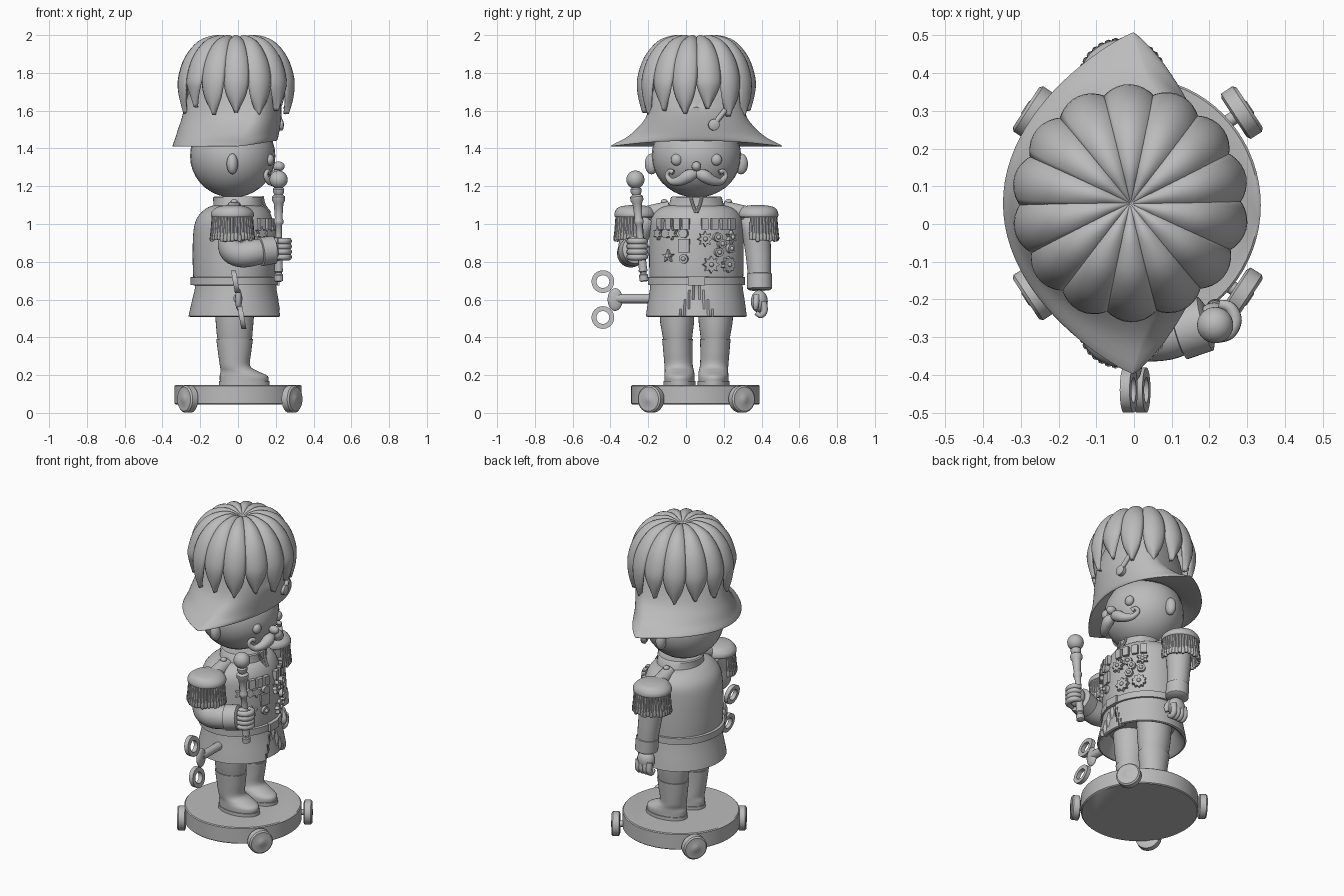
import bpy, bmesh, math, random
from math import sin, cos, pi
from mathutils import Vector, Matrix

random.seed(4)
CY = 0.055  # centre line of the figure, which faces +x
grey = bpy.data.materials.new("plain grey")
grey.diffuse_color = (0.5, 0.5, 0.5, 1)


def finish(name, bm, angle=40):
    bmesh.ops.recalc_face_normals(bm, faces=bm.faces)
    me = bpy.data.meshes.new(name)
    bm.to_mesh(me)
    bm.free()
    me.materials.append(grey)
    ob = bpy.data.objects.new(name, me)
    bpy.context.collection.objects.link(ob)
    bpy.ops.object.select_all(action='DESELECT')
    ob.select_set(True)
    bpy.context.view_layer.objects.active = ob
    bpy.ops.object.shade_smooth_by_angle(angle=math.radians(angle))
    return ob


def skin(name, rings, bm=None, angle=40):
    """Joins closed rings of points and caps both ends."""
    own = bm is None
    bm = bm or bmesh.new()
    vs = [[bm.verts.new(p) for p in r] for r in rings]
    n = len(vs[0])
    for a, b in zip(vs, vs[1:]):
        for i in range(n):
            bm.faces.new((a[i], a[(i + 1) % n], b[(i + 1) % n], b[i]))
    bm.faces.new(vs[0])
    bm.faces.new(vs[-1])
    if own:
        return finish(name, bm, angle)


def smooth(rows, k=5):
    """Catmull-Rom resampling of rows of numbers."""
    out, n = [], len(rows)
    for i in range(n - 1):
        p = [rows[max(0, min(n - 1, i + d))] for d in (-1, 0, 1, 2)]
        for j in range(k):
            t = j / k
            out.append([0.5 * (2 * b + (c - a) * t + (2 * a - 5 * b + 4 * c - d) * t * t
                               + (3 * b - a - 3 * c + d) * t ** 3) for a, b, c, d in zip(*p)])
    return out + [list(rows[-1])]


def loft(name, rows, segs=48, angle=40):
    """Stacked ellipses: rows of z, cx, cy, rx, ry."""
    return skin(name, [[(cx + rx * cos(2 * pi * i / segs), cy + ry * sin(2 * pi * i / segs), z)
                        for i in range(segs)] for z, cx, cy, rx, ry in rows], angle=angle)


def sweep(name, rows, segs=16, k=5, bm=None):
    """Round tube along rows of x, y, z, radius."""
    rows = smooth(rows, k) if k > 1 else rows
    pts = [Vector(r[:3]) for r in rows]
    rings, side = [], None
    for i, p in enumerate(pts):
        t = (pts[min(i + 1, len(pts) - 1)] - pts[max(i - 1, 0)]).normalized()
        side = side or t.orthogonal()
        side = (side - t * side.dot(t)).normalized()
        up = t.cross(side)
        rings.append([p + (side * cos(2 * pi * j / segs) + up * sin(2 * pi * j / segs)) * rows[i][3]
                      for j in range(segs)])
    return skin(name, rings, bm)


def rod(name, a, b, prof, segs=20, bm=None):
    """Turned part between two points: prof holds (fraction, radius)."""
    a, b = Vector(a), Vector(b)
    return sweep(name, [(*a.lerp(b, t), r) for t, r in prof], segs, 1, bm)


def ball(name, loc, size, bm=None):
    own = bm is None
    bm = bm or bmesh.new()
    bmesh.ops.create_uvsphere(bm, u_segments=28, v_segments=18, radius=1,
                              matrix=Matrix.Translation(loc) @ Matrix.Diagonal((*size, 1)))
    if own:
        return finish(name, bm)


def chest(y, z, off=0.0):
    """Point and outward direction on the front of the tunic."""
    s = (y - CY) / 0.25
    c = math.sqrt(max(0, 1 - s * s))
    n = Vector((c, s, 0)).normalized()
    return Vector((-0.02 + 0.22 * c, y, z)) + n * off, n


def plate(bm, outline, y, z, depth=0.014):
    o, n = chest(y, z)
    u = Vector((-n.y, n.x, 0))
    skin("", [[o + u * a + Vector((0, 0, b)) + n * d for a, b in outline] for d in (-0.012, depth)], bm)


def star(points, r, inner):
    return [(sin(pi * i / points) * (r if i % 2 == 0 else r * inner),
             cos(pi * i / points) * (r if i % 2 == 0 else r * inner)) for i in range(2 * points)]


# Wheeled stand
loft("stand", [(0.045, 0, 0.05, 0.33, 0.335), (0.05, 0, 0.05, 0.336, 0.34),
               (0.143, 0, 0.05, 0.336, 0.34), (0.148, 0, 0.05, 0.33, 0.335)], 72)
for sx in (-1, 1):
    for sy in (-1, 1):
        c = Vector((0.01 + sx * 0.275, 0.055 + sy * 0.24, 0.073))
        d = Vector((sx * cos(0.58), sy * sin(0.58), 0))
        rod("wheel", c - d * 0.024, c + d * 0.028,
            [(0, 0.06), (0.12, 0.072), (0.8, 0.072), (0.95, 0.064), (0.951, 0.022), (1, 0.018)], 32)
        rod("axle", c - d * 0.1, c, [(0, 0.018), (1, 0.018)])

# Boots and trouser legs
for s in (-1, 1):
    y = CY + s * 0.09
    loft("boot_sole", [(0.148, 0.033, y, 0.134, 0.085), (0.168, 0.033, y, 0.134, 0.085)], 32)
    loft("boot", smooth([(0.165, 0.032, y, 0.128, 0.08), (0.195, 0.03, y, 0.127, 0.08),
                         (0.22, 0.008, y, 0.1, 0.078), (0.25, -0.016, y + s * 0.004, 0.08, 0.075),
                         (0.32, -0.018, y + s * 0.008, 0.088, 0.077), (0.39, -0.018, y + s * 0.01, 0.097, 0.081)], 4), 32)
    loft("trouser_leg", [(0.38, -0.018, y + s * 0.01, 0.088, 0.074), (0.4, -0.018, y + s * 0.01, 0.093, 0.078),
                         (0.48, -0.018, y + s * 0.012, 0.1, 0.09), (0.6, -0.018, y + s * 0.014, 0.108, 0.095)], 32)

# Coat skirt with a front vent, hollow from below
rings = []
for z, rx, ry in [(0.6, 0.18, 0.2), (0.515, 0.225, 0.243), (0.508, 0.24, 0.257), (0.512, 0.25, 0.267),
                  (0.55, 0.242, 0.262), (0.6, 0.23, 0.255), (0.65, 0.218, 0.247), (0.69, 0.212, 0.243)]:
    ring = []
    for i in range(144):
        t = 2 * pi * i / 144
        y = ry * sin(t)
        vent = cos(t) > 0 and rx > 0.21 and abs(y) < 0.006 + (0.67 - z) * 0.5
        ring.append((-0.012 + rx * cos(t) - 0.02 * vent, CY + y, z))
    rings.append(ring)
skin("coat_skirt", rings)

# Belt, tunic, collar
loft("belt", [(0.675, -0.02, CY, 0.21, 0.24), (0.678, -0.02, CY, 0.232, 0.257),
              (0.718, -0.02, CY, 0.232, 0.257), (0.722, -0.02, CY, 0.21, 0.24)], 64)
bm = bmesh.new()
plate(bm, [(-0.045, -0.024), (0.045, -0.024), (0.045, 0.024), (-0.045, 0.024)], CY, 0.698, 0.02)
finish("belt_buckle", bm)
loft("tunic", smooth([(0.69, -0.02, CY, 0.215, 0.247), (0.8, -0.02, CY, 0.22, 0.25), (0.95, -0.02, CY, 0.217, 0.248),
                      (1.03, -0.018, CY, 0.2, 0.24), (1.08, -0.01, CY, 0.162, 0.2),
                      (1.1, -0.005, CY, 0.12, 0.14), (1.105, 0, CY, 0.08, 0.08)], 4), 64)
loft("collar", [(1.06, 0, CY, 0.14, 0.165), (1.1, 0, CY, 0.13, 0.145), (1.14, 0, CY, 0.132, 0.135),
                (1.146, 0, CY, 0.125, 0.128), (1.146, 0, CY, 0.1, 0.1)], 48)
for s in (-1, 1):
    sweep("collar_edge", [(0.128, CY + s * 0.03, 1.145, 0.008), (0.14, CY + s * 0.018, 1.1, 0.008),
                          (0.168, CY + s * 0.003, 1.06, 0.008)], 8)

# Medals
bm = bmesh.new()
disc = [(0.024 * cos(i * pi / 10), 0.024 * sin(i * pi / 10)) for i in range(20)]
def ribbon(y, z, w, h):
    plate(bm, [(-w, -h), (w, -h), (w, h), (-w, h)], y, z, 0.012)
for y in (-0.135, -0.09, -0.045, 0.0, 0.1, 0.15, 0.2, 0.24):
    ribbon(y, 1.0, 0.018, 0.028)
for i, y in enumerate((-0.14, -0.1, -0.07, -0.01)):
    plate(bm, disc if i % 2 else star(6, 0.036, 0.5), y, 0.95, 0.018 + 0.002 * i)
ribbon(-0.01, 0.885, 0.03, 0.036)
for p, y, z in ((disc, -0.01, 0.815), (star(5, 0.035, 0.45), -0.09, 0.83), (star(8, 0.042, 0.6), 0.1, 0.92),
                (disc, 0.165, 0.93), (disc, 0.185, 0.895), (star(6, 0.036, 0.5), 0.235, 0.93),
                (disc, 0.23, 0.87), (star(8, 0.046, 0.65), 0.13, 0.785), (star(10, 0.043, 0.75), 0.22, 0.785),
                (disc, 0.17, 0.85)):
    plate(bm, p, y, z, 0.018)
    o, n = chest(y, z, 0.018)
    ball("", o, (0.012, 0.012, 0.012), bm)
finish("medals", bm, 35)

# Epaulettes with fringe and shoulder boards
for s in (-1, 1):
    c = CY + s * 0.325
    loft("epaulette_cap", smooth([(1.035, -0.03, c, 0.1, 0.095), (1.04, -0.03, c, 0.113, 0.108), (1.065, -0.03, c, 0.11, 0.106),
                                  (1.09, -0.03, c, 0.08, 0.085), (1.1, -0.03, c, 0.03, 0.03)], 4), 40)
    sweep("shoulder_board", [(-0.02, CY + s * 0.14, 1.085, 0.04), (-0.025, CY + s * 0.27, 1.05, 0.045)], 12)
    ball("shoulder_button", (-0.02, CY + s * 0.17, 1.118), (0.018, 0.018, 0.014))
    bm = bmesh.new()
    for i in range(23):
        t = -0.35 + (pi + 0.7) * i / 22
        x, y = cos(t), s * sin(t)
        rod("", (-0.03 + 0.1 * x, c + 0.094 * y, 1.045), (-0.03 + 0.109 * x, c + 0.103 * y, 0.905 + 0.012 * random.random()),
            [(0, 0.009), (0.6, 0.01), (0.93, 0.0125), (1, 0.007)], 8, bm)
    finish("epaulette_fringe", bm)

# Straight arm at the side
sweep("left_sleeve", [(-0.03, 0.31, 1.03, 0.06), (-0.025, 0.365, 0.96, 0.074), (-0.015, 0.382, 0.85, 0.068), (0, 0.39, 0.7, 0.06)], 24)
rod("left_cuff", (-0.002, 0.389, 0.74), (0.005, 0.39, 0.65), [(0, 0.055), (0.04, 0.067), (0.9, 0.067), (1, 0.055)], 28)
ball("left_palm", (0.008, 0.388, 0.59), (0.055, 0.045, 0.06))
for i in range(4):
    x = -0.032 + i * 0.026
    sweep("left_finger", [(x, 0.41, 0.59, 0.018), (x, 0.415, 0.54, 0.018), (x, 0.395, 0.517, 0.016), (x, 0.37, 0.53, 0.013)], 10)
sweep("left_thumb", [(0.04, 0.375, 0.62, 0.018), (0.065, 0.37, 0.58, 0.017), (0.062, 0.37, 0.55, 0.012)], 10)

# Bent arm holding a baton
sweep("right_sleeve", [(-0.03, -0.2, 1.03, 0.06), (-0.03, -0.265, 0.95, 0.074), (-0.028, -0.285, 0.87, 0.075),
                       (0.02, -0.292, 0.843, 0.073), (0.09, -0.29, 0.85, 0.07), (0.15, -0.275, 0.86, 0.06)], 24)
rod("right_cuff", (0.115, -0.286, 0.853), (0.198, -0.262, 0.864), [(0, 0.06), (0.06, 0.077), (0.9, 0.074), (1, 0.055)], 28)
ball("right_palm", (0.213, -0.258, 0.868), (0.048, 0.05, 0.062))
for i in range(4):
    z = 0.825 + i * 0.028
    sweep("right_finger", [(0.21, -0.3, z, 0.016), (0.25, -0.29, z, 0.018), (0.268, -0.255, z, 0.018),
                           (0.255, -0.222, z, 0.016), (0.225, -0.212, z, 0.012)], 10)
A, B = (0.215, -0.222, 0.695), (0.215, -0.266, 1.195)
rod("baton", A, B, [(0, 0.015), (0.01, 0.024), (0.07, 0.024), (0.08, 0.018), (0.1, 0.018), (0.11, 0.024), (0.14, 0.022),
                    (0.5, 0.018), (0.6, 0.018), (0.62, 0.026), (0.65, 0.026), (0.67, 0.02), (0.83, 0.026),
                    (0.86, 0.035), (0.9, 0.035), (0.92, 0.022), (0.95, 0.03), (0.98, 0.03), (1, 0.02)])
ball("baton_knob", (0.215, -0.268, 1.235), (0.048, 0.048, 0.048))

# Winding key
rod("key_shaft", (0, -0.15, 0.605), (0, -0.37, 0.605), [(0, 0.025), (1, 0.025)])
ball("key_hub", (0.003, -0.375, 0.6), (0.018, 0.04, 0.06))
for s in (-1, 1):
    c = Vector((0.003 - s * 0.017, -0.44, 0.6 + s * 0.095))
    bm = bmesh.new()
    ring = [[c + Vector((d - 0.18 * r * sin(a), r * cos(a), r * sin(a))) for d, r in
             ((-0.013, 0.034), (0.013, 0.034), (0.013, 0.06), (-0.013, 0.06))] for a in [2 * pi * i / 32 for i in range(32)]]
    vs = [[bm.verts.new(p) for p in r] for r in ring]
    for i in range(32):
        for j in range(4):
            a, b = vs[i], vs[(i + 1) % 32]
            bm.faces.new((a[j], a[(j + 1) % 4], b[(j + 1) % 4], b[j]))
    finish("key_loop", bm)

# Head and face
ball("head", (-0.028, CY, 1.36), (0.226, 0.237, 0.22))
ball("nose", (0.215, CY, 1.305), (0.032, 0.025, 0.026))
for s in (-1, 1):
    ball("eye", (0.168, CY + s * 0.105, 1.34), (0.024, 0.03, 0.031))
    ball("ear", (-0.03, CY + s * 0.237, 1.318), (0.03, 0.036, 0.055))
    sweep("moustache", [(0.2, CY, 1.268, 0.02), (0.205, CY + s * 0.04, 1.255, 0.034), (0.192, CY + s * 0.085, 1.23, 0.027),
                        (0.166, CY + s * 0.13, 1.225, 0.018), (0.147, CY + s * 0.155, 1.255, 0.013),
                        (0.155, CY + s * 0.143, 1.28, 0.011), (0.163, CY + s * 0.122, 1.272, 0.014)], 14)

# Two-cornered hat: rows of z, half width, back, front, ridge shift, point sharpness
rows = [(1.47, 0.2, 0.2, 0.15, 0, 1), (1.44, 0.27, 0.25, 0.19, 0, 1.3), (1.412, 0.435, 0.338, 0.2, 0, 1.7),
        (1.42, 0.444, 0.345, 0.21, 0.0, 1.7), (1.455, 0.375, 0.332, 0.218, 0.02, 1.5), (1.5, 0.32, 0.318, 0.225, 0.045, 1.3),
        (1.56, 0.27, 0.298, 0.23, 0.08, 1.15), (1.65, 0.24, 0.275, 0.225, 0.1, 1.1), (1.75, 0.215, 0.24, 0.2, 0.08, 1.05),
        (1.86, 0.15, 0.16, 0.15, 0.03, 1), (1.93, 0.05, 0.05, 0.05, 0, 1)]
rings = []
for z, w, back, front, cx, p in smooth(rows, 3):
    ring = []
    for i in range(96):
        t = 2 * pi * i / 96
        c = cos(t)
        reach = (front - cx) if c > 0 else -(back + cx)
        ring.append((cx + reach * abs(c) ** p, CY + w * sin(t), z + (0.03 * c * c if c > 0 and z < 1.6 else 0)))
    rings.append(ring)
skin("hat", rings, angle=50)
rod("hat_button", (0.2, 0.145, 1.525), (0.24, 0.15, 1.525), [(0, 0.03), (0.85, 0.03), (1, 0.02)])
sweep("hat_cord", [(0.225, 0.15, 1.53, 0.014), (0.21, 0.205, 1.6, 0.014), (0.185, 0.26, 1.68, 0.014)], 10)

# Feather plume: profile of radius, height, half angle
N = 14
for f in range(N):
    drop, a0 = random.uniform(-0.02, 0.03), 2 * pi * (f + 0.5) / N
    prof = smooth([(0.006, 1.962, 0.22), (0.05, 1.985, 0.22), (0.11, 1.995, 0.235), (0.2, 1.965, 0.245), (0.272, 1.88, 0.25),
                   (0.308, 1.77, 0.23), (0.305, 1.68 + drop, 0.165), (0.282, 1.59 + drop, 0.012)], 4)
    bm, grid = bmesh.new(), []
    for k, (r, z, h) in enumerate(prof):
        row = []
        for j in range(9):
            v = j / 4 - 1
            q, a = r - min(0.022, 0.15 * r) * v * v + 0.003 * v, a0 + h * v
            row.append(bm.verts.new((-0.01 + q * cos(a), CY + q * sin(a), z - min(0.02, 0.3 * r) * v * v * (1 - k / len(prof)))))
        grid.append(row)
    for a, b in zip(grid, grid[1:]):
        for j in range(8):
            bm.faces.new((a[j], a[j + 1], b[j + 1], b[j]))
    ob = finish("feather", bm)
    m = ob.modifiers.new("thickness", 'SOLIDIFY')
    m.thickness, m.offset = 0.01, 0
